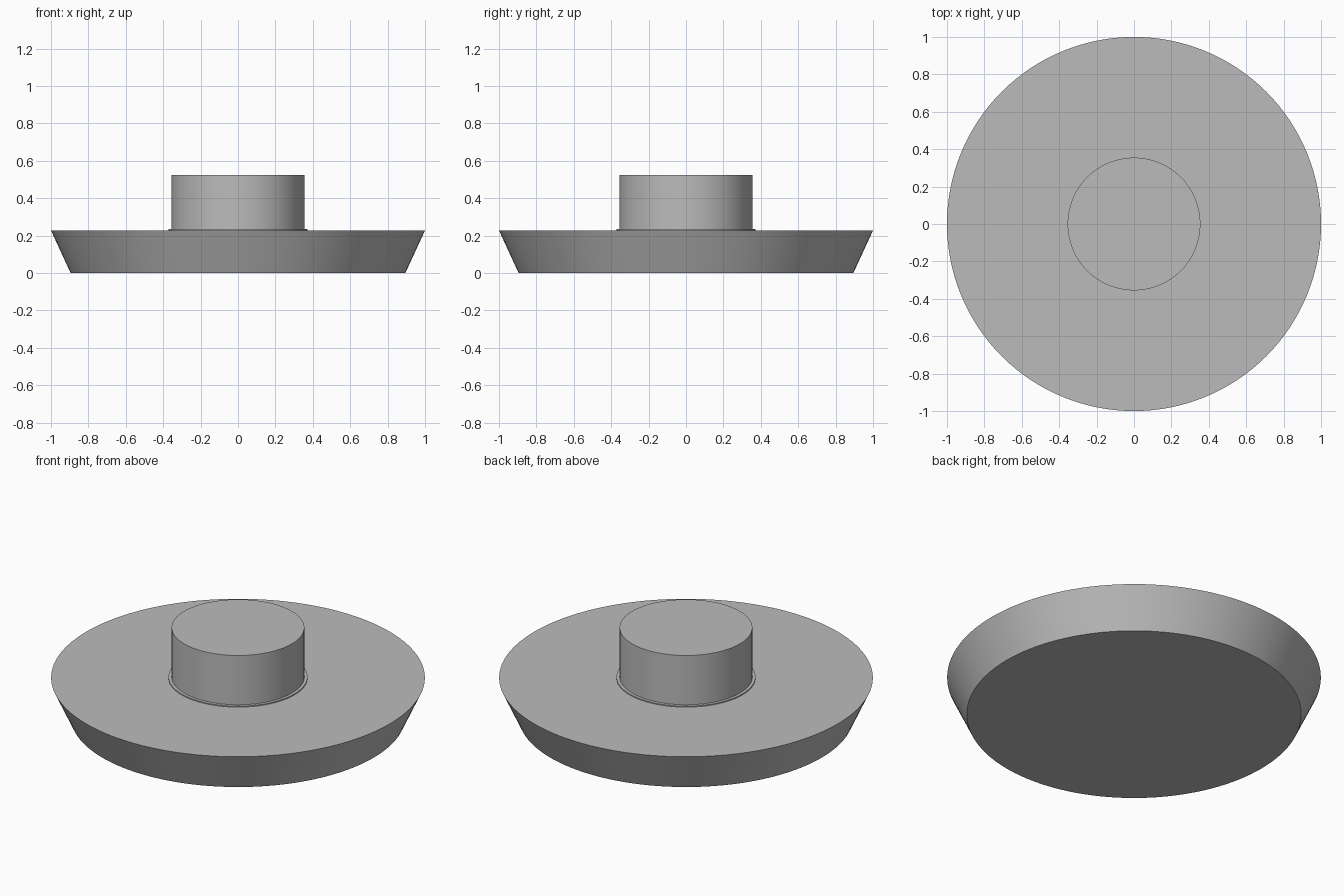
import bpy
import bmesh
import math

cube = bpy.data.objects.get("Cube")
if cube:
    bpy.data.objects.remove(cube, do_unlink=True)

SEGMENTS = 128

grey = bpy.data.materials.new("plain_grey")
grey.use_nodes = True
colour = (0.5, 0.5, 0.5, 1)
grey.diffuse_color = colour
grey.node_tree.nodes["Principled BSDF"].inputs["Base Color"].default_value = colour


def lathe(name, profile):
    """Turn a (radius, height) outline into a closed, capped solid."""
    bm = bmesh.new()
    rings = []
    for radius, z in profile:
        angles = [math.tau * i / SEGMENTS for i in range(SEGMENTS)]
        rings.append([bm.verts.new((radius * math.cos(a), radius * math.sin(a), z))
                      for a in angles])
    for low, high in zip(rings, rings[1:]):
        for i in range(SEGMENTS):
            j = (i + 1) % SEGMENTS
            bm.faces.new((low[i], low[j], high[j], high[i]))
    bm.faces.new(rings[0][::-1])
    bm.faces.new(rings[-1])
    mesh = bpy.data.meshes.new(name)
    bm.to_mesh(mesh)
    bm.free()
    mesh.materials.append(grey)
    obj = bpy.data.objects.new(name, mesh)
    bpy.context.collection.objects.link(obj)
    bpy.ops.object.select_all(action='DESELECT')
    obj.select_set(True)
    bpy.context.view_layer.objects.active = obj
    bpy.ops.object.shade_smooth_by_angle(angle=math.radians(20))
    return obj


# Flared disc, with a thin collar and the knob rising from its top
lathe("flared_disc_with_knob", [
    (0.895, 0), (1, 0.228),
    (0.372, 0.228), (0.372, 0.234),
    (0.355, 0.234), (0.355, 0.525),
])
